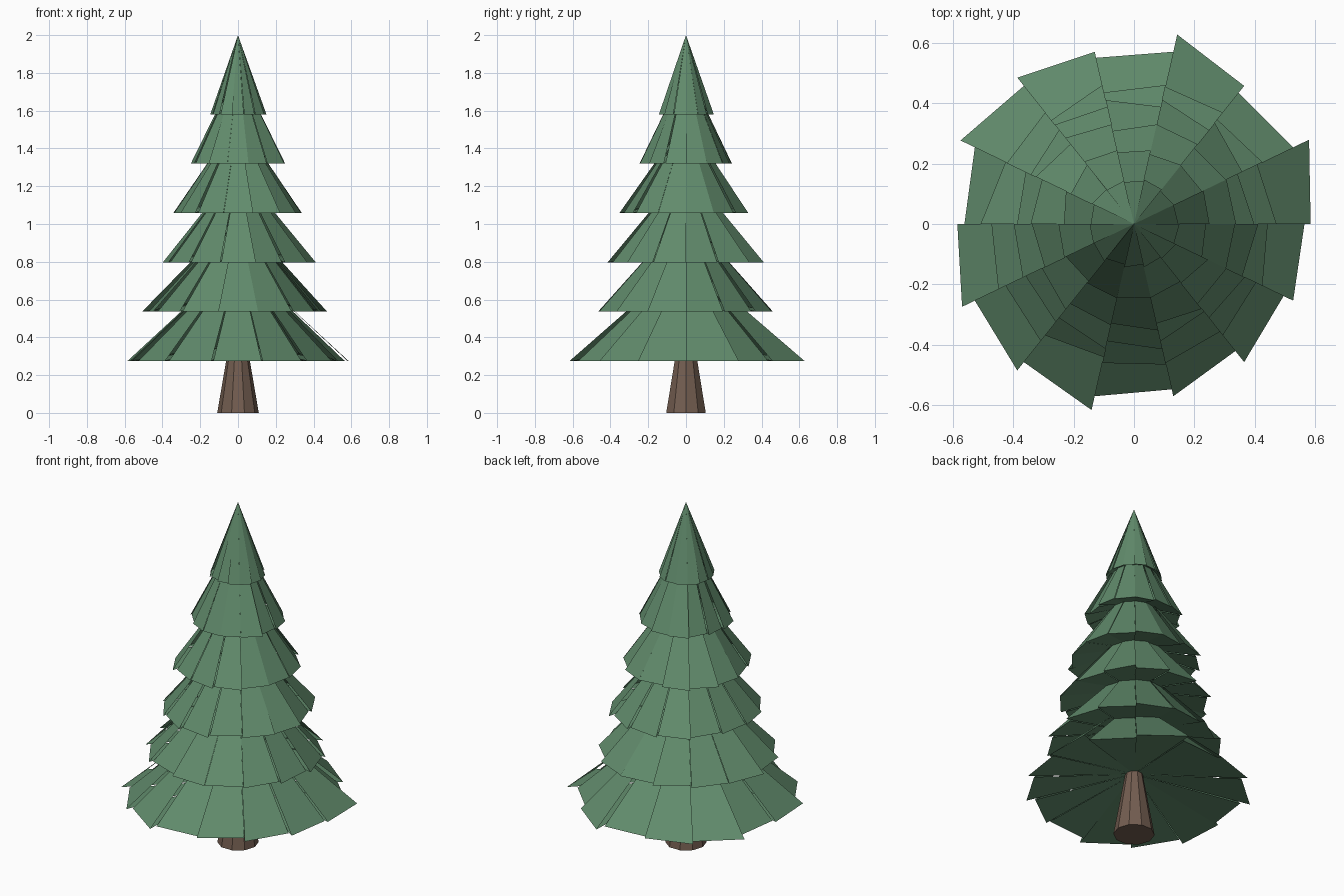
import bpy, bmesh, math, random

if "Cube" in bpy.data.objects:
    bpy.data.objects.remove(bpy.data.objects["Cube"])

random.seed(4)
SIDES = 14


def material(name, rgb):
    m = bpy.data.materials.new(name)
    m.diffuse_color = (*rgb, 1)
    m.use_nodes = True
    m.node_tree.nodes["Principled BSDF"].inputs["Base Color"].default_value = m.diffuse_color
    return m


green = material("needles", (0.12, 0.26, 0.15))
brown = material("bark", (0.17, 0.11, 0.08))


def ring_point(radius, i, z):
    a = 2 * math.pi * i / SIDES
    return (radius * math.cos(a), radius * math.sin(a), z)


def tier(name, radius, z, height, ends):
    """Loose panels: each starts at the nominal radius and ends at a jittered one."""
    bm = bmesh.new()
    for i, f in enumerate(ends):
        apex = bm.verts.new((0, 0, z + height))
        under = bm.verts.new((0, 0, z + 0.18 * height))
        a = bm.verts.new(ring_point(radius, i, z))
        b = bm.verts.new(ring_point(radius * f, i + 1, z))
        bm.faces.new((apex, a, b))
        bm.faces.new((under, b, a))
    mesh = bpy.data.meshes.new(name)
    bm.to_mesh(mesh)
    bm.free()
    mesh.materials.append(green)
    bpy.context.collection.objects.link(bpy.data.objects.new(name, mesh))


# Trunk: tapered ten-sided cone
bpy.ops.mesh.primitive_cone_add(vertices=10, radius1=0.11, radius2=0.045,
                                depth=0.38, location=(0, 0, 0.19),
                                rotation=(0, 0, math.pi / 2))
trunk = bpy.context.object
trunk.name = "trunk"
trunk.data.materials.append(brown)

# Branch tiers from bottom to top: radius, height
tiers = [(0.585, 0.54), (0.472, 0.52), (0.398, 0.50),
         (0.338, 0.50), (0.25, 0.51), (0.147, 0.42)]
ends = [1.10, 0.95, 1.10, 0.965, 1.06, 1.09, 0.96,
        1.08, 1.06, 1.08, 0.96, 0.92, 0.94, 0.965]
for n, (r, h) in enumerate(tiers):
    if n:
        ends = [random.uniform(0.92, 1.09) for _ in range(SIDES)]
    tier(f"branch_tier_{n + 1}", r, 0.275 + 0.261 * n, h, ends)
